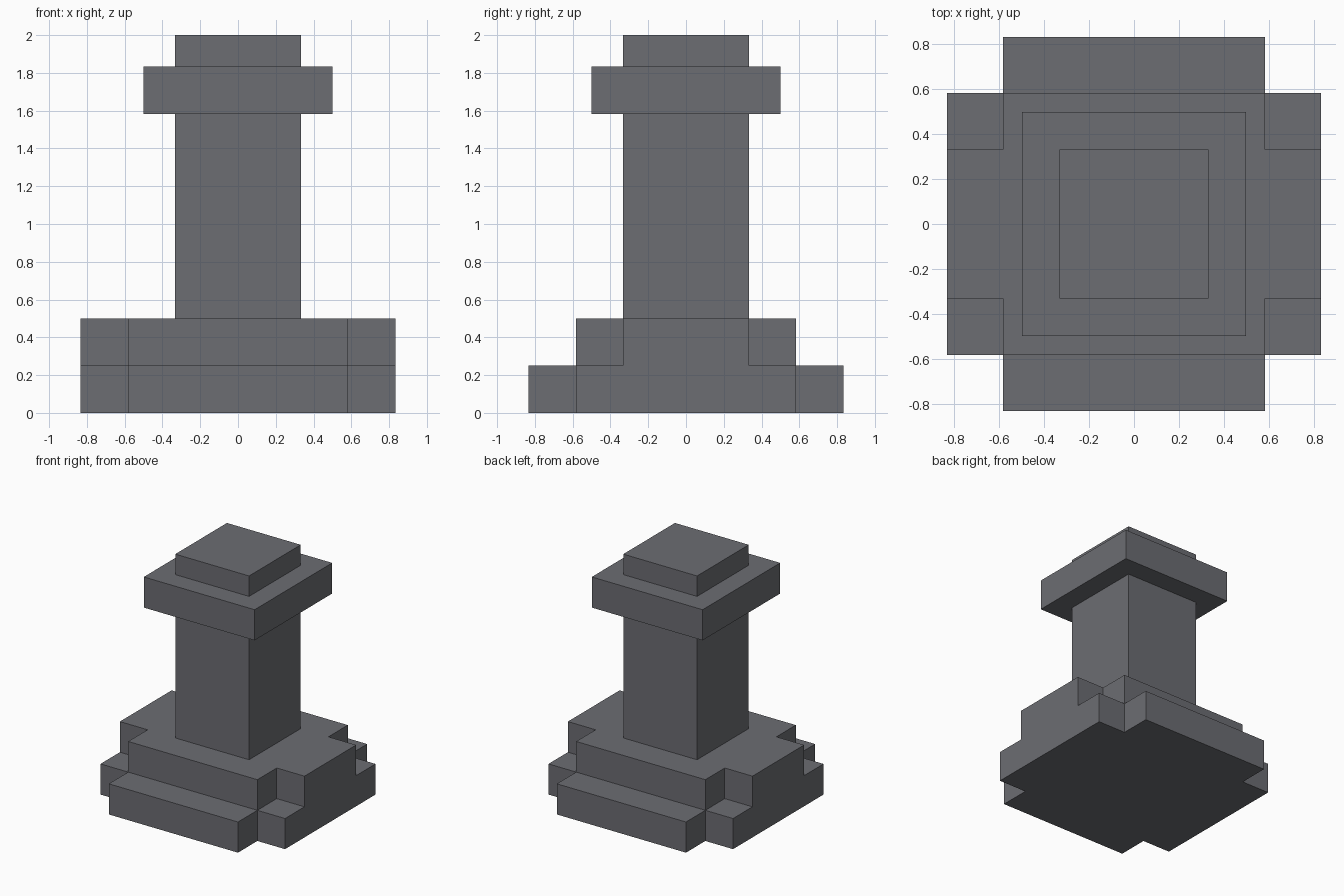
import bpy
import bmesh

cube = bpy.data.objects.get("Cube")
if cube:
    bpy.data.objects.remove(cube, do_unlink=True)

# Single stone colour
stone = bpy.data.materials.new("grey_stone")
stone.use_nodes = True
colour = (0.15, 0.153, 0.17, 1)
stone.diffuse_color = colour
bsdf = stone.node_tree.nodes["Principled BSDF"]
bsdf.inputs["Base Color"].default_value = colour
bsdf.inputs["Roughness"].default_value = 0.9


def prism(name, outline, bottom, top):
    """Extrude a plan outline upward into a closed block."""
    bm = bmesh.new()
    face = bm.faces.new([bm.verts.new((x, y, bottom)) for x, y in outline])
    raised = bmesh.ops.extrude_face_region(bm, geom=[face], use_keep_orig=True)
    verts = [v for v in raised["geom"] if isinstance(v, bmesh.types.BMVert)]
    bmesh.ops.translate(bm, verts=verts, vec=(0, 0, top - bottom))
    bmesh.ops.recalc_face_normals(bm, faces=bm.faces)
    mesh = bpy.data.meshes.new(name)
    bm.to_mesh(mesh)
    bm.free()
    mesh.materials.append(stone)
    obj = bpy.data.objects.new(name, mesh)
    bpy.context.collection.objects.link(obj)
    return obj


def square(r):
    return [(-r, -r), (r, -r), (r, r), (-r, r)]


def notched(outer_x, outer_y, inner_x, inner_y):
    """Rectangle plan with a notch cut from each corner."""
    corner = [(outer_x, inner_y), (inner_x, inner_y), (inner_x, outer_y)]
    points = []
    for sx, sy in ((1, 1), (-1, 1), (-1, -1), (1, -1)):
        part = [(x * sx, y * sy) for x, y in corner]
        points += part if sx * sy > 0 else part[::-1]
    return points


OUTER, MID, SHAFT, CAP = 0.833, 0.583, 0.333, 0.5

# Stepped base: the upper step is wide only along x
prism("lower_base", notched(OUTER, OUTER, MID, MID), 0, 0.25)

upper = [(OUTER, SHAFT), (MID, SHAFT), (MID, MID)]
upper_outline = notched(OUTER, MID, MID, SHAFT)
prism("upper_base", upper_outline, 0.25, 0.5)

# Column, projecting collar and top block
prism("column", square(SHAFT), 0.5, 1.583)
prism("collar", square(CAP), 1.583, 1.833)
prism("top_block", square(SHAFT), 1.833, 2)
